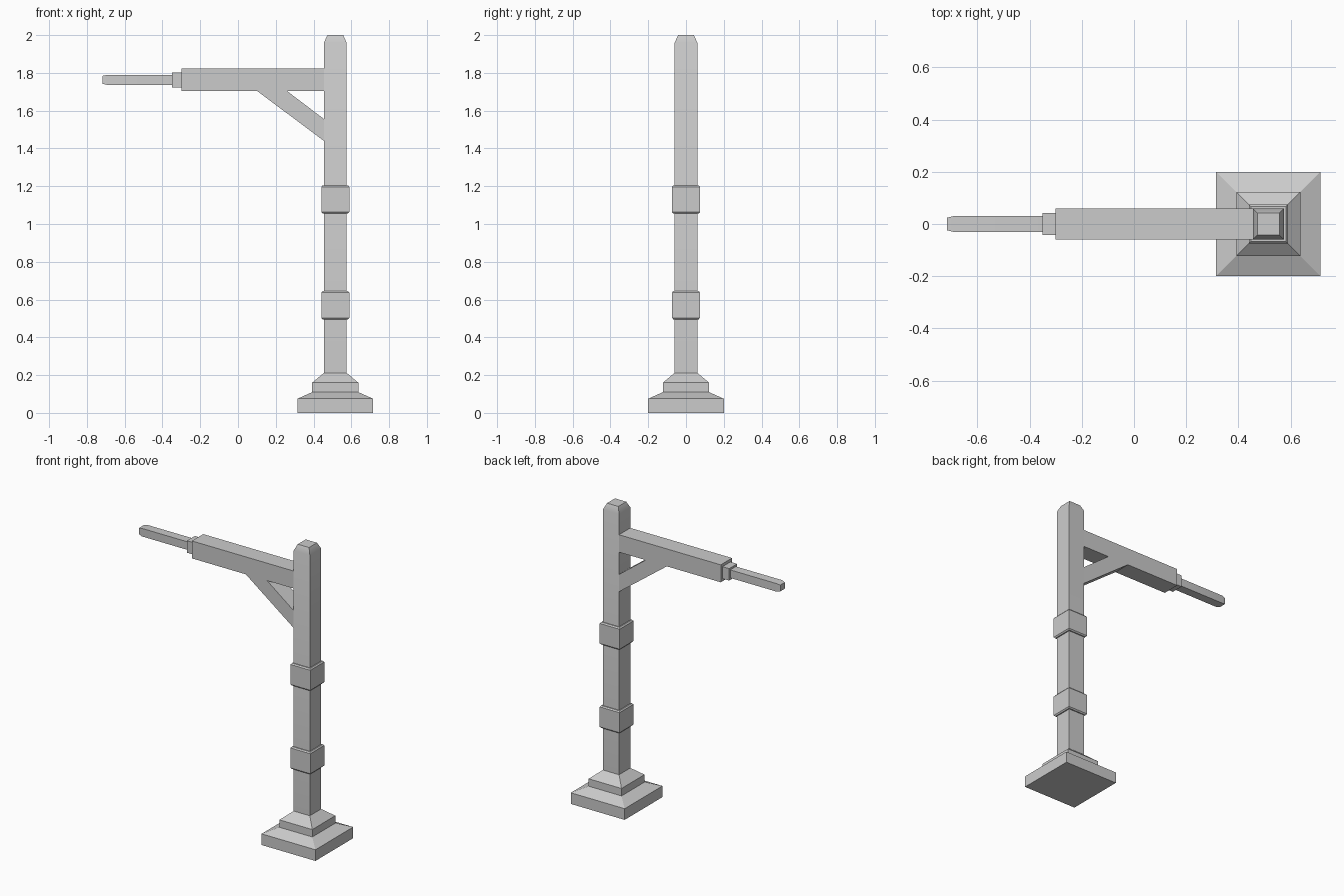
import bpy, bmesh
from math import radians
from mathutils import Matrix

if "Cube" in bpy.data.objects:
    bpy.data.objects.remove(bpy.data.objects["Cube"])

POST_X = 0.515


def finish(name, bm):
    bmesh.ops.recalc_face_normals(bm, faces=bm.faces[:])
    me = bpy.data.meshes.new(name)
    bm.to_mesh(me)
    bm.free()
    ob = bpy.data.objects.new(name, me)
    bpy.context.collection.objects.link(ob)
    bpy.ops.object.select_all(action='DESELECT')
    ob.select_set(True)
    bpy.context.view_layer.objects.active = ob
    bpy.ops.object.shade_smooth_by_angle(angle=radians(30))
    return ob


def stack(name, rings, place):
    """Loft rectangular rings (height, half_a, half_b) along local z."""
    bm = bmesh.new()
    loops = [[bm.verts.new(place @ Matrix.Translation((sx * a, sy * b, h)).translation)
              for sx, sy in ((-1, -1), (1, -1), (1, 1), (-1, 1))]
             for h, a, b in rings]
    for lo, hi in zip(loops, loops[1:]):
        for i in range(4):
            j = (i + 1) % 4
            bm.faces.new((lo[i], lo[j], hi[j], hi[i]))
    bm.faces.new(loops[0][::-1])
    bm.faces.new(loops[-1])
    return finish(name, bm)


def square(pairs):
    return [(h, r, r) for h, r in pairs]


upright = Matrix.Translation((POST_X, 0, 0))
# local z points to -x, local x points up
along_arm = Matrix.Translation((0, 0, 1.763)) @ Matrix.Rotation(radians(-90), 4, 'Y')

# Stepped base
stack("base", square([(0, 0.2), (0.075, 0.2), (0.11, 0.122),
                      (0.16, 0.122), (0.212, 0.06)]), upright)

# Post with tapered top
stack("post", square([(0.21, 0.06), (1.96, 0.06), (2.0, 0.042)]), upright)

# Bands around the post
for name, z in (("lower_band", 0.495), ("upper_band", 1.055)):
    stack(name, square([(z, 0.067), (z + 0.008, 0.074),
                        (z + 0.142, 0.074), (z + 0.15, 0.067)]), upright)

# Arm with its diagonal brace, one profile extruded in y
side = POST_X - 0.06
outline = [(-0.30, 1.822), (-0.30, 1.705), (0.10, 1.705), (side, 1.44),
           (side, 1.556), (0.258, 1.705), (side, 1.705), (side, 1.822)]
bm = bmesh.new()
face = bm.faces.new([bm.verts.new((x, -0.06, z)) for x, z in outline])
ext = bmesh.ops.extrude_face_region(bm, geom=[face], use_keep_orig=True)
moved = [g for g in ext["geom"] if isinstance(g, bmesh.types.BMVert)]
bmesh.ops.translate(bm, verts=moved, vec=(0, 0.12, 0))
finish("arm_with_brace", bm)

# Collar and rod at the arm's end
stack("collar", [(0.30, 0.04, 0.042), (0.35, 0.04, 0.042)], along_arm)
stack("rod", [(0.35, 0.027, 0.03), (0.692, 0.027, 0.03),
              (0.717, 0.021, 0.024)], along_arm)
